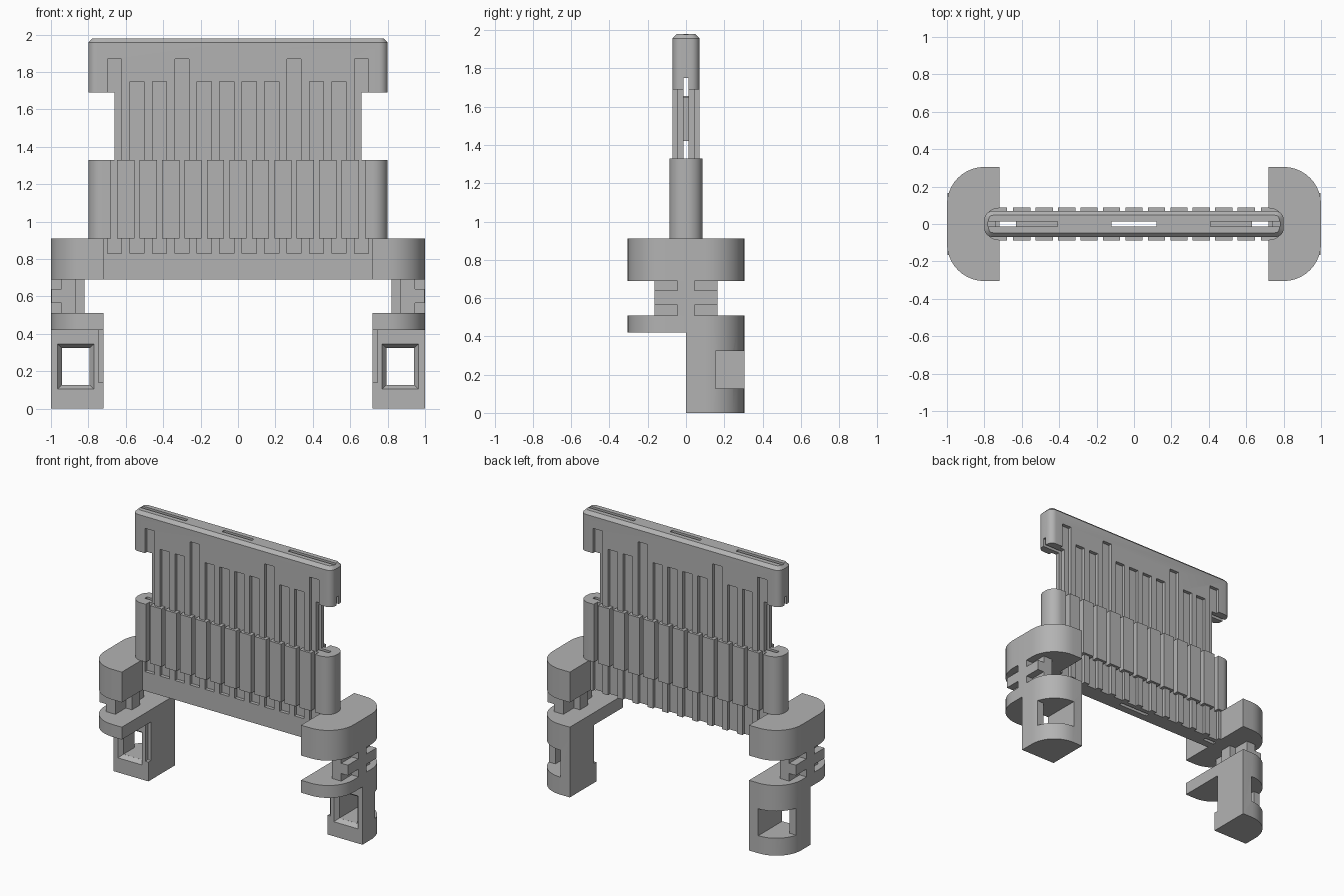
import bpy, bmesh
from mathutils import Vector

if "Cube" in bpy.data.objects:
    bpy.data.objects.remove(bpy.data.objects["Cube"])

grey = bpy.data.materials.new("plain_grey")
grey.use_nodes = True
tone = (0.45, 0.45, 0.45, 1)
grey.diffuse_color = tone
grey.node_tree.nodes["Principled BSDF"].inputs["Base Color"].default_value = tone


def add_box(bm, x, y, z):
    """Box from three (low, high) ranges; returns its vertices."""
    verts = bmesh.ops.create_cube(bm, size=1)["verts"]
    for v in verts:
        v.co = Vector([min(r) if c < 0 else max(r) for c, r in zip(v.co, (x, y, z))])
    return verts


def make(name, boxes, round_r=0, pick=None, segments=10):
    """Object from boxes; upright edges chosen by pick(midpoint) get rounded."""
    bm = bmesh.new()
    for b in boxes:
        add_box(bm, *b)
    if round_r:
        edges = []
        for e in bm.edges:
            a, b = (v.co for v in e.verts)
            if abs(a.z - b.z) > 0.01 and pick((a + b) / 2):
                edges.append(e)
        bmesh.ops.bevel(bm, geom=edges, offset=round_r, segments=segments,
                        profile=0.5, affect='EDGES')
    return finish(name, bm)


def finish(name, bm):
    bmesh.ops.recalc_face_normals(bm, faces=bm.faces)
    me = bpy.data.meshes.new(name)
    bm.to_mesh(me)
    bm.free()
    me.materials.append(grey)
    ob = bpy.data.objects.new(name, me)
    bpy.context.collection.objects.link(ob)
    return ob


def cut(ob, cutters):
    for c in cutters:
        m = ob.modifiers.new("cut", 'BOOLEAN')
        m.operation, m.solver, m.object = 'DIFFERENCE', 'EXACT', c
    bpy.context.view_layer.update()
    ev = ob.evaluated_get(bpy.context.evaluated_depsgraph_get())
    me = bpy.data.meshes.new_from_object(ev)
    ob.modifiers.clear()
    ob.data = me


def smooth(ob):
    bpy.ops.object.select_all(action='DESELECT')
    ob.select_set(True)
    bpy.context.view_layer.objects.active = ob
    bpy.ops.object.shade_smooth_by_angle(angle=0.5)


def mir(s, lo, hi):
    return (s * lo, s * hi)


PITCH, FLOOR, FACE, COVER, SLOT = 0.12, 0.045, 0.07, 0.087, 0.013
groove_x = [(i - 5.5) * PITCH for i in range(12)]
rib_x = [(i - 5) * PITCH for i in range(11)]

# cutters for the comb: side grooves, upright slots, long tunnels
grooves = []
for i, x in enumerate(groove_x):
    top = 1.87 if i in (0, 3, 8, 11) else 1.75
    for s in (-1, 1):
        grooves.append(((x - 0.038, x + 0.038), mir(s, FLOOR, 0.2), (0.5, top)))
groove_cut = make("groove_cutter", grooves)
slot_cut = make("slot_cutter", [((-0.12, 0.12), (-SLOT, SLOT), (0.5, 2.1))]
                + [(mir(s, 0.41, 0.78), (-SLOT, SLOT), (1.65, 2.1)) for s in (-1, 1)])
end_slot_cut = make("end_slot_cutter", [(mir(s, 0.63, 0.74), (-SLOT, SLOT), (0.5, 1.66))
                                        for s in (-1, 1)])
tunnel_cut = make("tunnel_cutter", [((-0.9, 0.9), (-SLOT, SLOT), z)
                                    for z in ((1.33, 1.42), (1.655, 1.75))])
comb_cuts = [groove_cut, slot_cut, end_slot_cut, tunnel_cut]

# header with rounded ends and a chamfered top
bm = bmesh.new()
add_box(bm, (-0.8, 0.8), (-FACE, FACE), (1.69, 1.98))
upright = [e for e in bm.edges if abs(e.verts[0].co.z - e.verts[1].co.z) > 0.1]
bmesh.ops.bevel(bm, geom=upright, offset=0.045, segments=6, profile=0.5, affect='EDGES')
rim = [e for e in bm.edges if min(v.co.z for v in e.verts) > 1.97]
bmesh.ops.bevel(bm, geom=rim, offset=0.023, segments=1, affect='EDGES')
header = finish("header", bm)
cut(header, comb_cuts)
smooth(header)

# grooved middle panel
panel = make("comb_panel", [((-0.66, 0.66), (-FACE, FACE), (0.69, 1.69))])
cut(panel, comb_cuts)

# raised covers over the ribs, front and back
make("rib_covers", [((x - 0.046, x + 0.046), mir(s, 0.03, COVER), (0.91, 1.33))
                    for x in rib_x for s in (-1, 1)])

# lower front rail
make("front_rail", [((-0.72, 0.72), (-FACE, -0.03), (0.69, 0.83))])

# frustum for the window bevel and the remaining leg cutters
helpers = list(comb_cuts)
for s, side in ((1, "left"), (-1, "right")):
    outer = lambda p: abs(p.x) > 0.99
    # rounded columns at the ends of the comb
    col = make(side + "_column", [(mir(s, 0.68, 0.8), (-COVER, COVER), (0.91, 1.33))],
               0.078, lambda p: abs(p.x) > 0.79)
    cut(col, [end_slot_cut])
    smooth(col)
    web = make(side + "_column_web", [(mir(s, 0.655, 0.73), (-FLOOR, FLOOR), (0.69, 1.33))])
    cut(web, [end_slot_cut])
    make(side + "_column_foot", [(mir(s, 0.698, 0.73), (-FACE, -0.02), (0.69, 0.91)),
                                 (mir(s, 0.698, 0.73), (0.02, FACE), (0.69, 0.91))])
    # upper and lower end blocks
    for part, z in (("_upper_block", (0.69, 0.91)), ("_lower_block", (0.42, 0.51))):
        smooth(make(side + part, [(mir(s, 0.72, 1), (-0.305, 0.305), z)], 0.2, outer))
    # neck with prongs
    neck = [(mir(s, 0.82, 1), (-FLOOR, FLOOR), (0.5, 0.7)),
            (mir(s, 0.87, 0.945), (-0.165, 0.165), (0.5, 0.7))]
    neck += [(mir(s, 0.93, 0.998), mir(t, 0.04, 0.165), (0.565, 0.64)) for t in (-1, 1)]
    make(side + "_neck", neck)
    # leg with a bevelled window, a rear pocket and an inner recess
    leg = make(side + "_leg", [(mir(s, 0.72, 1), (0, 0.305), (0, 0.43))],
               0.2, lambda p: abs(p.x) > 0.99 and p.y > 0.2)
    bm = bmesh.new()
    add_box(bm, mir(s, 0.77, 0.965), (-0.001, 0.03), (0.105, 0.345))
    mid = Vector((s * 0.8675, 0, 0.225))
    for v in bm.verts:
        if v.co.y > 0:
            v.co.x = mid.x + (v.co.x - mid.x) * 0.76
            v.co.z = mid.z + (v.co.z - mid.z) * 0.82
    cuts = [finish("window_bevel_cutter", bm)]
    for box in ((mir(s, 0.794, 0.941), (-0.1, 0.4), (0.127, 0.323)),
                (mir(s, 0.794, 1.1), (0.155, 0.4), (0.127, 0.323)),
                (mir(s, 0.7, 0.745), (-0.1, 0.03), (0.14, 0.42))):
        cuts.append(make("leg_cutter", [box]))
    cut(leg, cuts)
    smooth(leg)
    helpers += cuts

# remove the cutters
for h in helpers:
    bpy.data.objects.remove(h)
